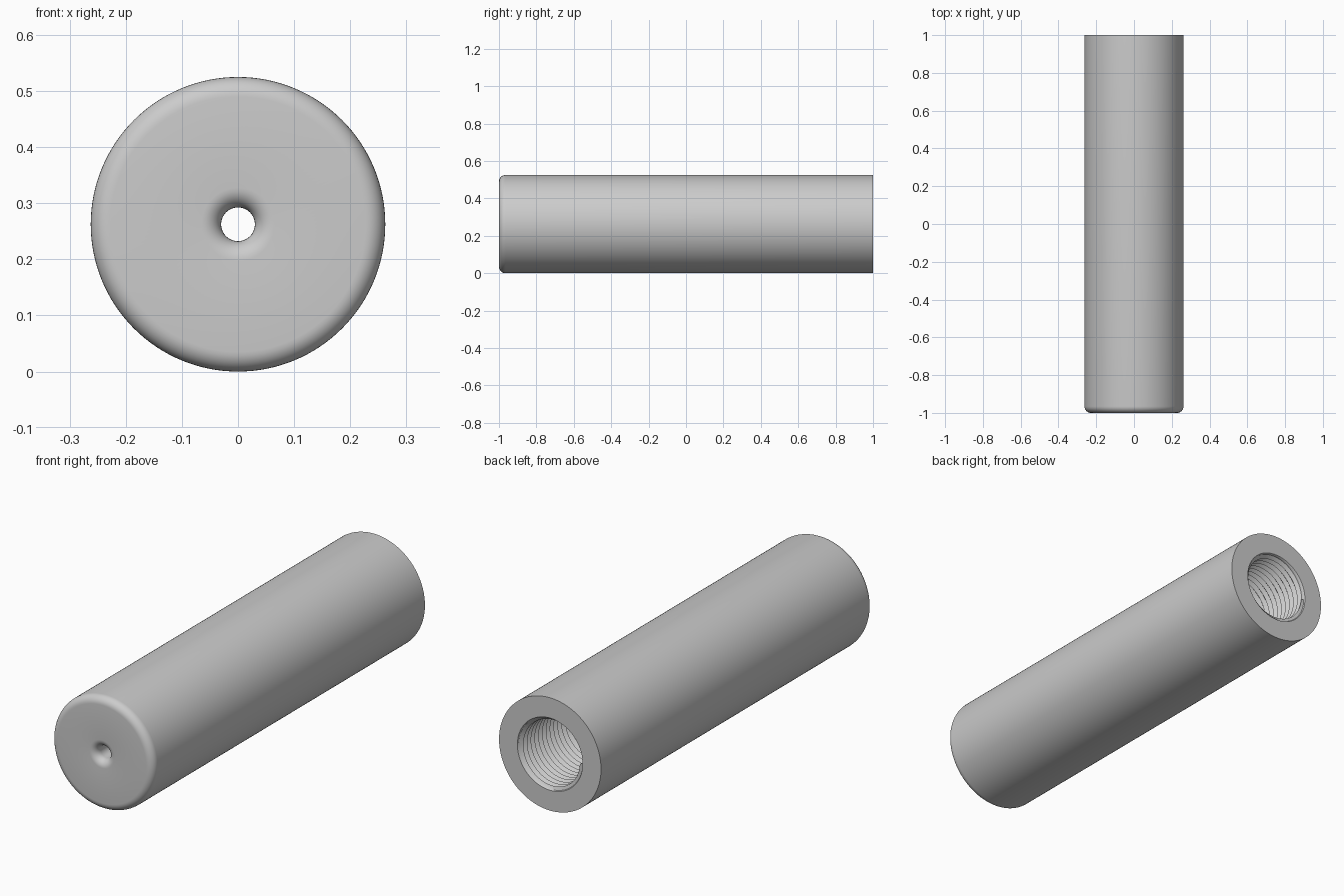
import bpy, bmesh, math

default = bpy.data.objects.get("Cube")
if default:
    bpy.data.objects.remove(default)

RADIUS, HALF = 0.2625, 1.0
FILLET = 0.035
HOLE = 0.03
ROOT, CREST, PITCH = 0.165, 0.15, 0.028
MOUTH, THREAD_END, BORE_END = 0.995, 0.2, 0.15
SEGMENTS = 128


def arc(r, y, radius, start, end, steps=8):
    """Points (radius from axis, y) along an arc, angles in degrees."""
    angles = [math.radians(start + (end - start) * i / steps) for i in range(steps + 1)]
    return [(r + radius * math.cos(a), y + radius * math.sin(a)) for a in angles]


def thread(turn):
    """Zigzag thread section, sliding one pitch along the bore per full turn."""
    points = []
    for k in range(2 * int((MOUTH - THREAD_END) / PITCH) + 8):
        y = MOUTH - PITCH * (k / 2 + turn - 1)
        if y >= MOUTH:
            points.append((ROOT, MOUTH))
        elif y <= THREAD_END:
            points.append((ROOT, THREAD_END))
        else:
            points.append((CREST if k % 2 else ROOT, y))
    return points


def section(turn):
    """Closed wall section at a given fraction of a turn."""
    return (
        [(HOLE, BORE_END)]
        + arc(HOLE + FILLET, FILLET - HALF, FILLET, 180, 270)      # flared front hole
        + arc(RADIUS - FILLET, FILLET - HALF, FILLET, 270, 360)    # rounded front edge
        + [(RADIUS, HALF), (ROOT + 0.003, HALF)]                   # flat back rim
        + thread(turn)
        + [(ROOT, BORE_END)]
    )


# Threaded tube revolved about the y axis
bm = bmesh.new()
columns = []
for i in range(SEGMENTS + 1):
    a = math.tau * i / SEGMENTS
    columns.append([bm.verts.new((r * math.cos(a), y, RADIUS + r * math.sin(a)))
                    for r, y in section(i / SEGMENTS)])
for left, right in zip(columns, columns[1:]):
    for j in range(len(left)):
        n = (j + 1) % len(left)
        bm.faces.new((left[j], left[n], right[n], right[j]))
bmesh.ops.remove_doubles(bm, verts=bm.verts, dist=0.00001)
bmesh.ops.recalc_face_normals(bm, faces=bm.faces)
mesh = bpy.data.meshes.new("threaded_tube")
bm.to_mesh(mesh)
bm.free()

tube = bpy.data.objects.new("threaded_tube", mesh)
bpy.context.collection.objects.link(tube)

# Plain grey material
grey = bpy.data.materials.new("plain_grey")
grey.use_nodes = True
colour = (0.6, 0.6, 0.6, 1)
grey.diffuse_color = colour
grey.node_tree.nodes["Principled BSDF"].inputs["Base Color"].default_value = colour
mesh.materials.append(grey)

# Smooth curved walls, crisp rim and thread edges
bpy.ops.object.select_all(action="DESELECT")
tube.select_set(True)
bpy.context.view_layer.objects.active = tube
bpy.ops.object.shade_smooth_by_angle(angle=math.radians(35))
